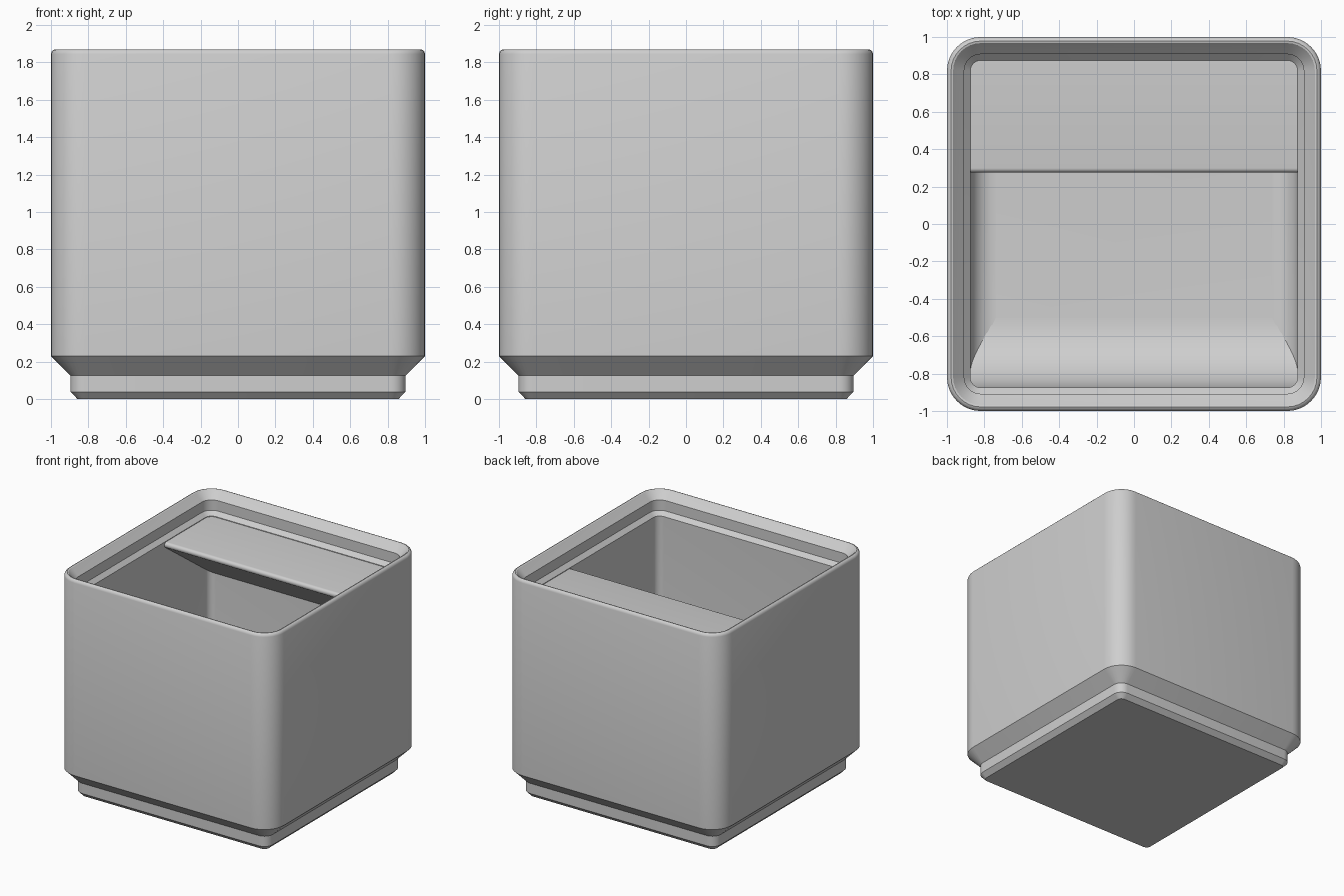
import bpy, bmesh, math

if "Cube" in bpy.data.objects:
    bpy.data.objects.remove(bpy.data.objects["Cube"])

grey = bpy.data.materials.new("light grey plastic")
grey.diffuse_color = (0.62, 0.62, 0.62, 1)
grey.use_nodes = True
grey.node_tree.nodes["Principled BSDF"].inputs["Base Color"].default_value = grey.diffuse_color

FLOOR = 0.34      # cavity floor height
INNER = 0.875     # half width of the cavity
SEG = 8           # segments per rounded corner


def finish(bm, name):
    bmesh.ops.recalc_face_normals(bm, faces=bm.faces)
    me = bpy.data.meshes.new(name)
    bm.to_mesh(me)
    bm.free()
    ob = bpy.data.objects.new(name, me)
    bpy.context.collection.objects.link(ob)
    me.materials.append(grey)
    bpy.ops.object.select_all(action='DESELECT')
    ob.select_set(True)
    bpy.context.view_layer.objects.active = ob
    bpy.ops.object.shade_smooth_by_angle(angle=math.radians(30))
    return ob


def ring(bm, half, radius, z):
    """Rounded square loop of vertices."""
    verts = []
    for c in range(4):
        mid = math.pi / 4 + c * math.pi / 2
        cx = math.copysign(half - radius, math.cos(mid))
        cy = math.copysign(half - radius, math.sin(mid))
        for i in range(SEG + 1):
            a = c * math.pi / 2 + i / SEG * math.pi / 2
            verts.append(bm.verts.new((cx + radius * math.cos(a),
                                       cy + radius * math.sin(a), z)))
    return verts


def extrude_profile(name, pts, half):
    """Solid with a (y, z) profile, running along x."""
    bm = bmesh.new()
    a = [bm.verts.new((-half, y, z)) for y, z in pts]
    b = [bm.verts.new((half, y, z)) for y, z in pts]
    bm.faces.new(a)
    bm.faces.new(b)
    for i in range(len(pts)):
        j = (i + 1) % len(pts)
        bm.faces.new((a[i], a[j], b[j], b[i]))
    return finish(bm, name)


# Bin body: stepped foot, outer wall, stacking lip, cavity wall (half width, z)
profile = [(0.858, 0), (0.896, 0.039), (0.896, 0.125), (1, 0.229),
           (1, 1.845), (0.996, 1.857), (0.988, 1.866), (0.978, 1.87),
           (0.967, 1.867), (0.958, 1.857),
           (0.908, 1.807), (0.908, 1.72), (INNER, 1.687)]
# Rounded transition from cavity wall to floor
R = 0.135
for i in range(9):
    a = i / 8 * math.pi / 2
    profile.append((INNER - R + R * math.cos(a), FLOOR + R - R * math.sin(a)))

bm = bmesh.new()
rings = [ring(bm, h, max(0.181 - (1 - h), 0.01), z) for h, z in profile]
for lo, hi in zip(rings, rings[1:]):
    n = len(lo)
    for i in range(n):
        j = (i + 1) % n
        bm.faces.new((lo[i], lo[j], hi[j], hi[i]))
bm.faces.new(rings[0])
bm.faces.new(rings[-1])
finish(bm, "bin_body")

# Scoop: concave ramp along the front of the cavity
S = 0.372
scoop = [(-0.9, FLOOR - 0.03), (-INNER + S, FLOOR - 0.03)]
for i in range(17):
    a = i / 16 * math.pi / 2
    scoop.append((-INNER + S - S * math.sin(a), FLOOR + S - S * math.cos(a)))
scoop.append((-0.9, FLOOR + S))
extrude_profile("front_scoop", scoop, 0.89)

# Label shelf: flat top, rounded front edge, sloped support underneath
TOP, r = 1.682, 0.024
shelf = [(0.89, TOP)]
for i in range(9):
    a = math.pi / 2 + i / 8 * math.radians(144)
    shelf.append((0.275 + r + r * math.cos(a), TOP - r + r * math.sin(a)))
y, z = shelf[-1]
shelf.append((0.89, z - (0.89 - y) * math.tan(math.radians(36))))
extrude_profile("label_shelf", shelf, 0.885)
